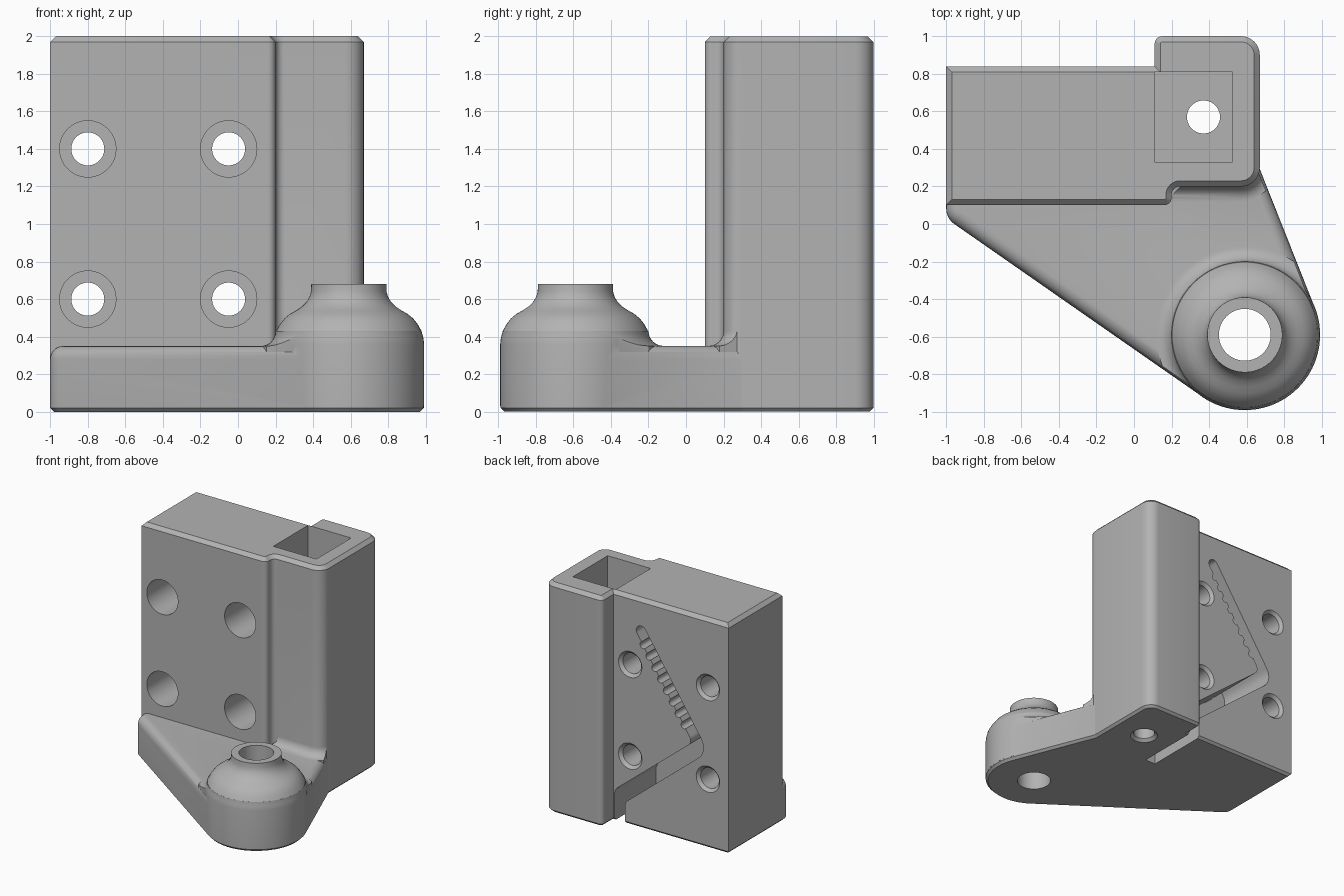
import bpy, bmesh, math
from mathutils import Vector

if "Cube" in bpy.data.objects:
    bpy.data.objects.remove(bpy.data.objects["Cube"])

grey = bpy.data.materials.new("plain_grey")
grey.diffuse_color = (0.45, 0.45, 0.45, 1)
grey.use_nodes = True
grey.node_tree.nodes["Principled BSDF"].inputs["Base Color"].default_value = grey.diffuse_color


def circle(cx, cy, r, n=64):
    return [(cx + r * math.cos(2 * math.pi * i / n), cy + r * math.sin(2 * math.pi * i / n)) for i in range(n)]


def rounded(corners, n=8):
    """Polygon from (x, y, radius) corners, each rounded by an arc."""
    out = []
    for i, (x, y, r) in enumerate(corners):
        p = Vector((x, y))
        a = (Vector(corners[i - 1][:2]) - p).normalized()
        b = (Vector(corners[(i + 1) % len(corners)][:2]) - p).normalized()
        if r == 0:
            out.append((x, y))
            continue
        half = a.angle(b) / 2
        c = p + (a + b).normalized() * (r / math.sin(half))
        s = p + a * (r / math.tan(half)) - c
        e = p + b * (r / math.tan(half)) - c
        turn = s.angle(e)
        for k in range(n + 1):
            t = k / n
            v = (s * math.sin((1 - t) * turn) + e * math.sin(t * turn)) / math.sin(turn)
            out.append(tuple(c + v))
    return out


def inset(pts, d):
    """Move a counter-clockwise outline inwards by d."""
    out = []
    for i, p in enumerate(pts):
        p, a, b = Vector(p), Vector(pts[i - 1]), Vector(pts[(i + 1) % len(pts)])
        u, v = (p - a).normalized(), (b - p).normalized()
        n1, n2 = Vector((-u.y, u.x)), Vector((-v.y, v.x))
        out.append(p + (n1 + n2) * (d / (1 + n1.dot(n2))))
    return out


def loft(name, outline, levels, along_y=False):
    """Stack inset copies of an outline; levels are (inset, height)."""
    bm = bmesh.new()
    rings = []
    for d, h in levels:
        rings.append([bm.verts.new((p[0], h, p[1]) if along_y else (p[0], p[1], h)) for p in inset(outline, d)])
    n = len(outline)
    for lo, hi in zip(rings, rings[1:]):
        for i in range(n):
            bm.faces.new((lo[i], lo[(i + 1) % n], hi[(i + 1) % n], hi[i]))
    bm.faces.new(rings[0][::-1])
    bm.faces.new(rings[-1])
    bmesh.ops.recalc_face_normals(bm, faces=bm.faces)
    me = bpy.data.meshes.new(name)
    bm.to_mesh(me)
    bm.free()
    ob = bpy.data.objects.new(name, me)
    bpy.context.collection.objects.link(ob)
    me.materials.append(grey)
    return ob


def combine(target, tool, op):
    bpy.context.view_layer.objects.active = target
    m = target.modifiers.new("combine", 'BOOLEAN')
    m.operation, m.object, m.solver = op, tool, 'EXACT'
    bpy.ops.object.modifier_apply(modifier=m.name)
    bpy.data.objects.remove(tool)


# Upright block with its thicker rounded column
body = loft("bracket_body", rounded([
    (-1, .10, 0), (.2, .10, .04), (.2, .2, .045), (.67, .2, .1),
    (.67, 1, .1), (.11, 1, .04), (.11, .84, 0), (-1, .84, 0)]),
    [(.02, 0), (0, .02), (0, 1.97), (.03, 2)])

# Base plate: tapers from the block to the round boss, rounded top edge
BX, BY = .59, -.59
arc = []
for k in range(33):
    a = math.radians(235 + (382 - 235) * k / 32)
    arc.append((BX + .4 * math.cos(a), BY + .4 * math.sin(a), 0))
plate_outline = rounded([(-1, .03, .1)] + arc + [(.663, .31, 0), (.5, .5, 0), (-.8, .5, 0), (-1, .13, 0)])
edge = [(.07 * (1 - math.cos(t)), .28 + .07 * math.sin(t)) for t in [math.pi / 12 * i for i in range(7)]]
plate = loft("plate", plate_outline, [(.02, 0), (0, .02)] + edge)
combine(body, plate, 'UNION')

# Concave fillets at the foot of the boss and the column, kept inside the plate
flare = [(-.08 * (1 - math.sin(t)), .43 - .08 * math.cos(t)) for t in [math.pi / 16 * i for i in range(9)]]
column_foot = rounded([(.25, .2, 0), (.67, .2, .1), (.67, .6, .1), (.25, .6, 0)])
for outline in (circle(BX, BY, .39), column_foot):
    foot = loft("foot", outline, [(-.08, .2)] + flare)
    combine(foot, loft("limit", plate_outline, [(.012, .1), (.012, .7)]), 'INTERSECT')
    combine(body, foot, 'UNION')

# Domed boss with neck
dome = [(.401, .03), (.401, .36), (.397, .395), (.387, .43), (.368, .465), (.343, .497), (.312, .522),
        (.28, .54), (.25, .56), (.225, .585), (.209, .612), (.201, .64), (.2, .68)]
boss = loft("boss", circle(BX, BY, .401, 96), [(.401 - r, z) for r, z in dome])
combine(body, boss, 'UNION')

# Boss bore, square pocket and its floor hole
combine(body, loft("bore", circle(BX, BY, .138), [(0, -.1), (0, .9)]), 'DIFFERENCE')
pocket = [(.11, .33), (.525, .33), (.525, .81), (.11, .81)]
combine(body, loft("pocket", pocket, [(0, .4), (0, 2.2)]), 'DIFFERENCE')
combine(body, loft("floor_hole", circle(.37, .57, .088, 40), [(-.035, -.01), (0, .025), (0, .6)]), 'DIFFERENCE')

# Four counterbored mounting holes
for x in (-.8, -.05):
    for z in (.6, 1.4):
        hole = circle(x, z, .088, 40)
        combine(body, loft("hole", hole, [(0, .3), (0, .815), (-.035, .85)], True), 'DIFFERENCE')
        combine(body, loft("counterbore", circle(x, z, .15, 48), [(0, -.1), (0, .48)], True), 'DIFFERENCE')

# Bent slot in the back, open at the bottom
slot = rounded([(.10, -.1, 0), (.10, .27, .08), (-.653, .88, .06), (-.09, 1.728, .045),
                (-.17, 1.78, .045), (-.8, .835, .13), (0, .185, .06), (0, -.1, 0)])
combine(body, loft("slot", slot, [(0, .27), (0, 1.2)], True), 'DIFFERENCE')

# Row of small notches along the upper slot edge
for i in range(8):
    t = .15 + .1 * i
    notch = circle(-.653 + .563 * t, .88 + .848 * t, .03, 20)
    combine(body, loft("notch", notch, [(0, .275), (0, 1.1)], True), 'DIFFERENCE')

bpy.ops.object.select_all(action='DESELECT')
body.select_set(True)
bpy.context.view_layer.objects.active = body
bpy.ops.object.shade_smooth_by_angle(angle=math.radians(30))
